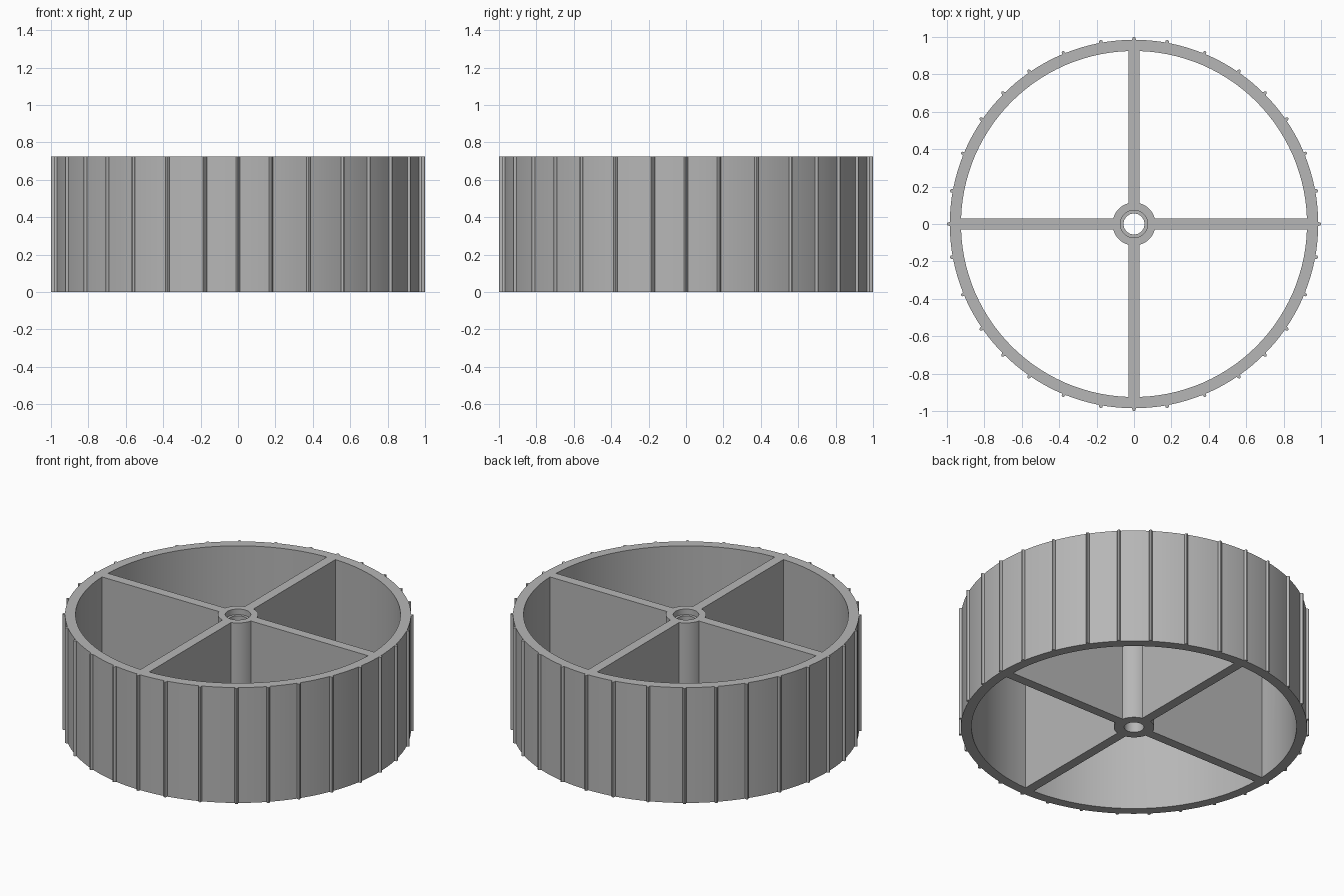
import bpy, bmesh, math

if "Cube" in bpy.data.objects:
    bpy.data.objects.remove(bpy.data.objects["Cube"])

HEIGHT = 0.725
R_OUT, R_IN = 0.985, 0.925        # rim wall
R_HUB, R_BORE, R_SEAT = 0.115, 0.056, 0.073
HALF_SPOKE = 0.03
SEAT_DEPTH = 0.035

grey = bpy.data.materials.new("grey plastic")
grey.diffuse_color = (0.47, 0.47, 0.47, 1)
grey.use_nodes = True
grey.node_tree.nodes["Principled BSDF"].inputs["Base Color"].default_value = grey.diffuse_color


def polar(r, a):
    return (r * math.cos(a), r * math.sin(a))


def prism(name, outline, z0, z1):
    """Extrude a counter-clockwise outline from z0 to z1."""
    bm = bmesh.new()
    base = bm.faces.new([bm.verts.new((x, y, z0)) for x, y in outline])
    ext = bmesh.ops.extrude_face_region(bm, geom=[base], use_keep_orig=True)
    for v in ext["geom"]:
        if isinstance(v, bmesh.types.BMVert):
            v.co.z = z1
    bmesh.ops.recalc_face_normals(bm, faces=bm.faces)
    mesh = bpy.data.meshes.new(name)
    bm.to_mesh(mesh)
    bm.free()
    mesh.materials.append(grey)
    obj = bpy.data.objects.new(name, mesh)
    bpy.context.collection.objects.link(obj)
    return obj


def circle(r, n):
    return [polar(r, 2 * math.pi * i / n) for i in range(n)]


# Tread outline: round rim with small rounded ribs, repeated in each quadrant
rib_angles = [math.radians(90 * q + a) for q in range(4)
              for a in (0, 10.3, 22.4, 34.5, 45, 55.5, 67.6, 79.7)]
half = 0.0102
points = []
for a in rib_angles:
    points += [(a - half, R_OUT), (a - half * 0.8, 0.995), (a - half * 0.35, 1.0),
               (a + half * 0.35, 1.0), (a + half * 0.8, 0.995), (a + half, R_OUT)]
for a, b in zip(rib_angles, rib_angles[1:] + [2 * math.pi]):
    for i in (1, 2, 3):
        points.append((a + (b - a) * i / 4, R_OUT))
points.sort()
wheel = prism("wheel_body", [polar(r, a) for a, r in points], 0, HEIGHT)


# Pocket outline between two spokes, the rim and the hub
def pocket(turn):
    a_in, a_hub = math.asin(HALF_SPOKE / R_IN), math.asin(HALF_SPOKE / R_HUB)
    n_in, n_hub = 28, 10
    arc = [polar(R_IN, turn + a_in + (math.pi / 2 - 2 * a_in) * i / n_in)
           for i in range(n_in + 1)]
    arc += [polar(R_HUB, turn + math.pi / 2 - a_hub - (math.pi / 2 - 2 * a_hub) * i / n_hub)
            for i in range(n_hub + 1)]
    return arc


# Cut the four pockets, the axle bore and the seat at the top of the bore
cutters = [prism("pocket_cutter", pocket(q * math.pi / 2), -0.1, HEIGHT + 0.1)
           for q in range(4)]
cutters.append(prism("bore_cutter", circle(R_BORE, 48), -0.1, HEIGHT + 0.1))
cutters.append(prism("seat_cutter", circle(R_SEAT, 48), HEIGHT - SEAT_DEPTH, HEIGHT + 0.1))
bpy.context.view_layer.objects.active = wheel
for c in cutters:
    mod = wheel.modifiers.new("cut", 'BOOLEAN')
    mod.operation = 'DIFFERENCE'
    mod.solver = 'EXACT'
    mod.object = c
    bpy.ops.object.modifier_apply(modifier=mod.name)
    bpy.data.objects.remove(c)

# Smooth the round walls, keep the rims and ribs crisp
bpy.ops.object.select_all(action='DESELECT')
wheel.select_set(True)
bpy.ops.object.shade_smooth_by_angle(angle=math.radians(25))
